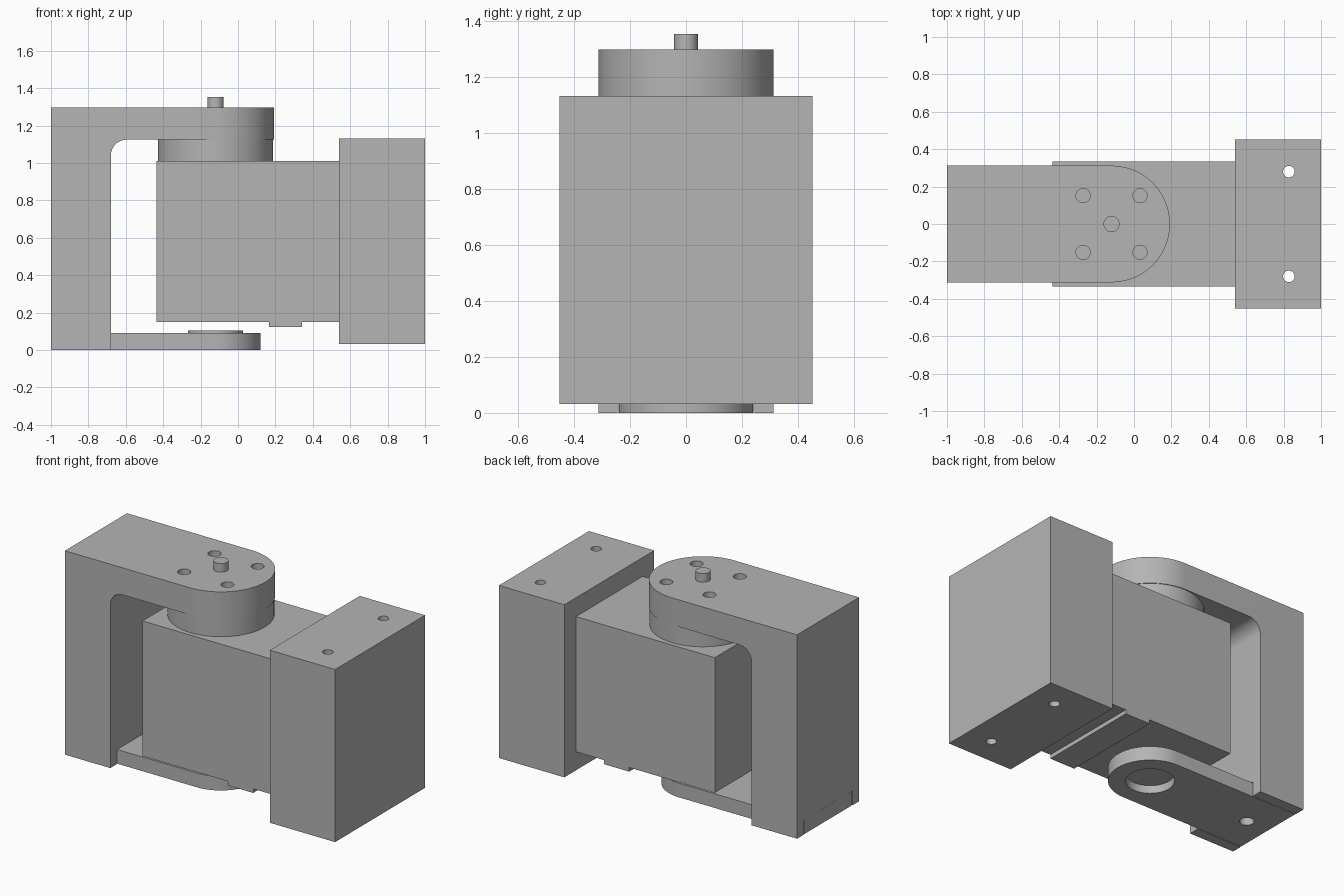
import bpy, bmesh, math

if "Cube" in bpy.data.objects:
    bpy.data.objects.remove(bpy.data.objects["Cube"])

grey = bpy.data.materials.new("plain grey")
grey.diffuse_color = (0.46, 0.46, 0.46, 1)
grey.use_nodes = True
grey.node_tree.nodes["Principled BSDF"].inputs["Base Color"].default_value = grey.diffuse_color


def prism(name, pts, lo, hi, axis="z"):
    """Extrude a 2D profile: (x, y) along z, or (x, z) along y."""
    bm = bmesh.new()
    place = (lambda a, b: (a, b, lo)) if axis == "z" else (lambda a, b: (a, lo, b))
    face = bm.faces.new([bm.verts.new(place(a, b)) for a, b in pts])
    ext = bmesh.ops.extrude_face_region(bm, geom=[face])
    vec = (0, 0, hi - lo) if axis == "z" else (0, hi - lo, 0)
    bmesh.ops.translate(bm, vec=vec, verts=[v for v in ext["geom"] if isinstance(v, bmesh.types.BMVert)])
    bmesh.ops.recalc_face_normals(bm, faces=bm.faces)
    me = bpy.data.meshes.new(name)
    bm.to_mesh(me)
    bm.free()
    me.materials.append(grey)
    ob = bpy.data.objects.new(name, me)
    bpy.context.collection.objects.link(ob)
    return ob


def box(name, x0, x1, y, z0, z1):
    return prism(name, [(x0, -y), (x1, -y), (x1, y), (x0, y)], z0, z1)


def arc(cx, cy, r, a0, a1, n):
    return [(cx + r * math.cos(math.radians(a0 + (a1 - a0) * i / n)),
             cy + r * math.sin(math.radians(a0 + (a1 - a0) * i / n))) for i in range(n + 1)]


def cyl(name, x, y, r, z0, z1, n=48):
    return prism(name, arc(x, y, r, 0, 360, n)[:-1], z0, z1)


def stadium(name, x0, r, z0, z1):
    """Strip starting square at x0 with a round end about the pivot."""
    return prism(name, [(x0, r), (x0, -r)] + arc(PIVOT, 0, r, -90, 90, 40), z0, z1)


def boolean(ob, cutter, op="DIFFERENCE"):
    mod = ob.modifiers.new("cut", "BOOLEAN")
    mod.object, mod.operation, mod.solver = cutter, op, "EXACT"
    bpy.ops.object.select_all(action="DESELECT")
    bpy.context.view_layer.objects.active = ob
    ob.select_set(True)
    bpy.ops.object.modifier_apply(modifier=mod.name)
    bpy.data.objects.remove(cutter)


PIVOT = -0.12

# Bracket: upright and top arm with an inner fillet, rounded in plan
profile = [(-1, 0), (-0.68, 0)] + arc(-0.595, 1.04, 0.085, 180, 90, 12) + \
          [(0.4, 1.125), (0.4, 1.297), (-1, 1.297)]
bracket = prism("bracket", profile, -0.5, 0.5, "y")
boolean(bracket, stadium("plan_cutter", -1.2, 0.312, -0.1, 1.5), "INTERSECT")
boolean(bracket, box("slot_cutter", -1.1, -0.6, 0.245, -0.1, 0.092))
boolean(bracket, cyl("screw_cutter", -0.84, 0, 0.042, -0.1, 0.35, 24))
for dx in (-0.152, 0.152):
    for y in (-0.152, 0.152):
        boolean(bracket, cyl("hole_cutter", PIVOT + dx, y, 0.038, 1.05, 1.4, 24))

# Pivot parts on top of the motor
horn = cyl("horn_disc", PIVOT, 0, 0.308, 1.01, 1.126, 80)
pin = cyl("pivot_pin", PIVOT, 0, 0.043, 1.28, 1.352, 32)

# Lower plate set into the bracket slot, with recess below and screw hole
plate = stadium("lower_plate", -0.998, 0.24, 0, 0.09)
boolean(plate, cyl("recess_cutter", PIVOT, 0, 0.14, -0.1, 0.05))
boolean(plate, cyl("screw_cutter", -0.84, 0, 0.042, -0.1, 0.35, 24))
boss = cyl("plate_boss", PIVOT, 0, 0.147, 0.085, 0.105)

# Motor body with the rib underneath
body = box("motor_body", -0.437, 0.545, 0.335, 0.15, 1.01)
rib = box("body_rib", 0.165, 0.342, 0.335, 0.124, 0.155)

# Mounting block with two through holes
block = box("mounting_block", 0.54, 1.0, 0.452, 0.032, 1.13)
for y in (-0.28, 0.28):
    boolean(block, cyl("hole_cutter", 0.828, y, 0.031, -0.1, 1.3, 24))

# Smooth the round walls, keep edges sharp
bpy.ops.object.select_all(action="DESELECT")
for ob in (bracket, horn, pin, plate, boss, block):
    ob.select_set(True)
bpy.context.view_layer.objects.active = bracket
bpy.ops.object.shade_smooth_by_angle(angle=math.radians(30))
